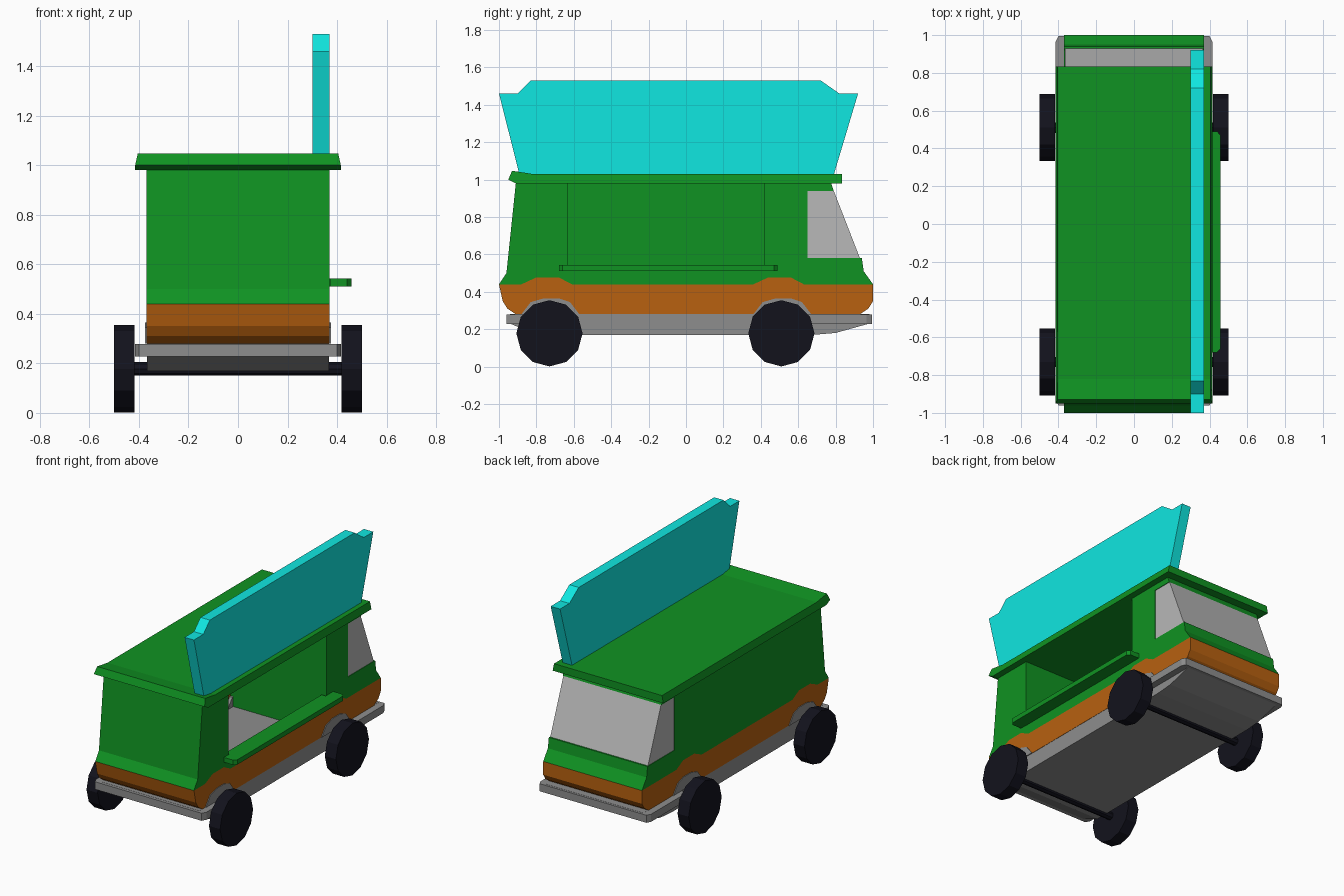
import bpy, bmesh, math

if "Cube" in bpy.data.objects:
    bpy.data.objects.remove(bpy.data.objects["Cube"])


def material(name, rgb):
    m = bpy.data.materials.new(name)
    m.diffuse_color = (*rgb, 1)
    m.use_nodes = True
    m.node_tree.nodes["Principled BSDF"].inputs["Base Color"].default_value = m.diffuse_color
    return m


GREEN = material("green_paint", (0.005, 0.29, 0.016))
ORANGE = material("orange_paint", (0.48, 0.12, 0.005))
CYAN = material("cyan_paint", (0.005, 0.80, 0.75))
BLACK = material("rubber", (0.006, 0.006, 0.012))
GREY = material("chassis_grey", (0.27, 0.27, 0.27))
GLASS = material("window_grey", (0.48, 0.48, 0.48))


def solid(name, bottom, top, mat):
    """Closed solid joining two matching outlines."""
    bm = bmesh.new()
    a = [bm.verts.new(p) for p in bottom]
    b = [bm.verts.new(p) for p in top]
    n = len(a)
    bm.faces.new(a)
    bm.faces.new(b[::-1])
    for i in range(n):
        bm.faces.new((a[i], b[i], b[(i + 1) % n], a[(i + 1) % n]))
    bmesh.ops.recalc_face_normals(bm, faces=bm.faces)
    me = bpy.data.meshes.new(name)
    bm.to_mesh(me)
    bm.free()
    ob = bpy.data.objects.new(name, me)
    bpy.context.collection.objects.link(ob)
    me.materials.append(mat)
    return ob


def prism(name, pts, x0, x1, mat):
    """Side profile of (y, z) points extruded across x."""
    return solid(name, [(x0, y, z) for y, z in pts], [(x1, y, z) for y, z in pts], mat)


def plan(name, pts, z0, z1, mat):
    """Top outline of (x, y) points extruded up z."""
    return solid(name, [(x, y, z0) for x, y in pts], [(x, y, z1) for x, y in pts], mat)


def band(name, pts, mat, inward):
    """End panel: open profile thickened along y, between the side panels."""
    inner = [(y + inward, z) for y, z in reversed(pts)]
    return prism(name, pts + inner, -0.35, 0.35, mat)


def cylinder(name, r, length, loc, sides, mat):
    bpy.ops.mesh.primitive_cylinder_add(vertices=sides, radius=r, depth=length,
                                        location=loc, rotation=(0, math.pi / 2, 0))
    ob = bpy.context.object
    ob.name = name
    ob.data.materials.append(mat)


W = 0.37                    # body half width
WHEELS = (-0.73, 0.51)      # axle positions

# colour split line, rising over each wheel
wave = [(-1.0, 0.44)]
for c in WHEELS:
    wave += [(c - 0.15, 0.44), (c - 0.07, 0.477), (c + 0.05, 0.477), (c + 0.12, 0.44)]
wave.append((1.0, 0.44))

# end profiles
front_low = [(-1.0, 0.44), (-0.98, 0.35), (-0.955, 0.31), (-0.91, 0.28)]
rear_low = [(1.0, 0.44), (1.0, 0.35), (0.975, 0.31), (0.93, 0.28)]
front_high = [(-0.91, 0.98), (-0.96, 0.50), (-1.0, 0.44)]
rear_high = [(1.0, 0.44), (0.95, 0.51), (0.94, 0.58)]

# side panels: closed on the left, serving hatch and wheel arches handled per side
window = [(0.65, 0.58), (0.93, 0.58), (0.79, 0.94), (0.65, 0.94)]
upper = wave + rear_high[1:] + [window[0], window[3], window[2], (0.775, 0.985)]
hatch = [(0.42, 0.985), (0.42, 0.53), (-0.63, 0.53), (-0.63, 0.985)]
lower = front_low[::-1] + wave[1:] + rear_low[1:]
for side, s in (("left", -1), ("right", 1)):
    outline = upper + (hatch if s > 0 else []) + front_high[:2]
    prism(side + "_upper_panel", outline, s * 0.35, s * W, GREEN)
    prism(side + "_lower_panel", lower, s * 0.35, s * W, ORANGE)
    prism(side + "_window", window, s * 0.35, s * 0.366, GLASS)
    for c, end in zip(WHEELS, ("front", "rear")):
        arch = [(c - 0.15, 0.28), (c - 0.10, 0.345), (c - 0.03, 0.365), (c + 0.05, 0.365),
                (c + 0.11, 0.345), (c + 0.16, 0.28)]
        prism(f"{side}_{end}_wheel_arch", arch, s * 0.33, s * 0.375, GREY)
        cylinder(f"{side}_{end}_wheel", 0.177, 0.083, (s * 0.459, c, 0.178), 12, BLACK)

# end panels and windscreen
band("front_panel", front_high, GREEN, 0.03)
band("front_valance", front_low, ORANGE, 0.03)
band("rear_panel", rear_high, GREEN, -0.03)
band("rear_valance", rear_low, ORANGE, -0.03)
band("windscreen", [(0.93, 0.58), (0.79, 0.94)], GLASS, -0.02)
band("windscreen_header", [(0.79, 0.94), (0.775, 0.985)], GREEN, -0.03)

# inner partitions either side of the serving bay
for name, y in (("front_partition", -0.65), ("rear_partition", 0.42)):
    prism(name, [(y, 0.28), (y + 0.02, 0.28), (y + 0.02, 0.985), (y, 0.985)], -0.35, 0.35, GREEN)

# roof slab with chamfered edges and raised front lip
roof = prism("roof", [(-0.91, 0.98), (-0.95, 1.0), (-0.93, 1.047), (-0.82, 1.03),
                      (0.835, 1.03), (0.835, 0.98)], -0.415, 0.415, GREEN)
for v in roof.data.vertices:
    if v.co.z > 1.02:
        v.co.x *= 0.975

# roof sign board
prism("sign_board", [(-0.89, 1.025), (-1.0, 1.46), (-0.90, 1.46), (-0.83, 1.53),
                     (0.72, 1.53), (0.82, 1.46), (0.92, 1.46), (0.79, 1.025)], 0.30, 0.37, CYAN)

# serving counter
plan("counter", [(0.34, -0.62), (0.371, -0.62), (0.371, -0.68), (0.44, -0.68), (0.458, -0.66),
                 (0.458, 0.47), (0.44, 0.49), (0.371, 0.49), (0.371, 0.41), (0.34, 0.41)],
     0.51, 0.543, GREEN)

# chassis tub and bumpers
prism("chassis", [(-0.94, 0.28), (-0.94, 0.23), (-0.80, 0.17), (0.68, 0.17), (0.80, 0.18),
                  (0.98, 0.23), (0.98, 0.28)], -0.368, 0.368, GREY)
for name, y0, y1 in (("front_bumper", -0.72, -0.96), ("rear_bumper", 0.58, 0.995)):
    d = math.copysign(0.03, y1)
    plan(name, [(-0.415, y0), (-0.415, y1 - d), (-0.40, y1), (0.40, y1),
                (0.415, y1 - d), (0.415, y0)], 0.228, 0.279, GREY)

# axles
for c, end in zip(WHEELS, ("front", "rear")):
    cylinder(end + "_axle", 0.027, 0.86, (0, c, 0.178), 8, BLACK)
